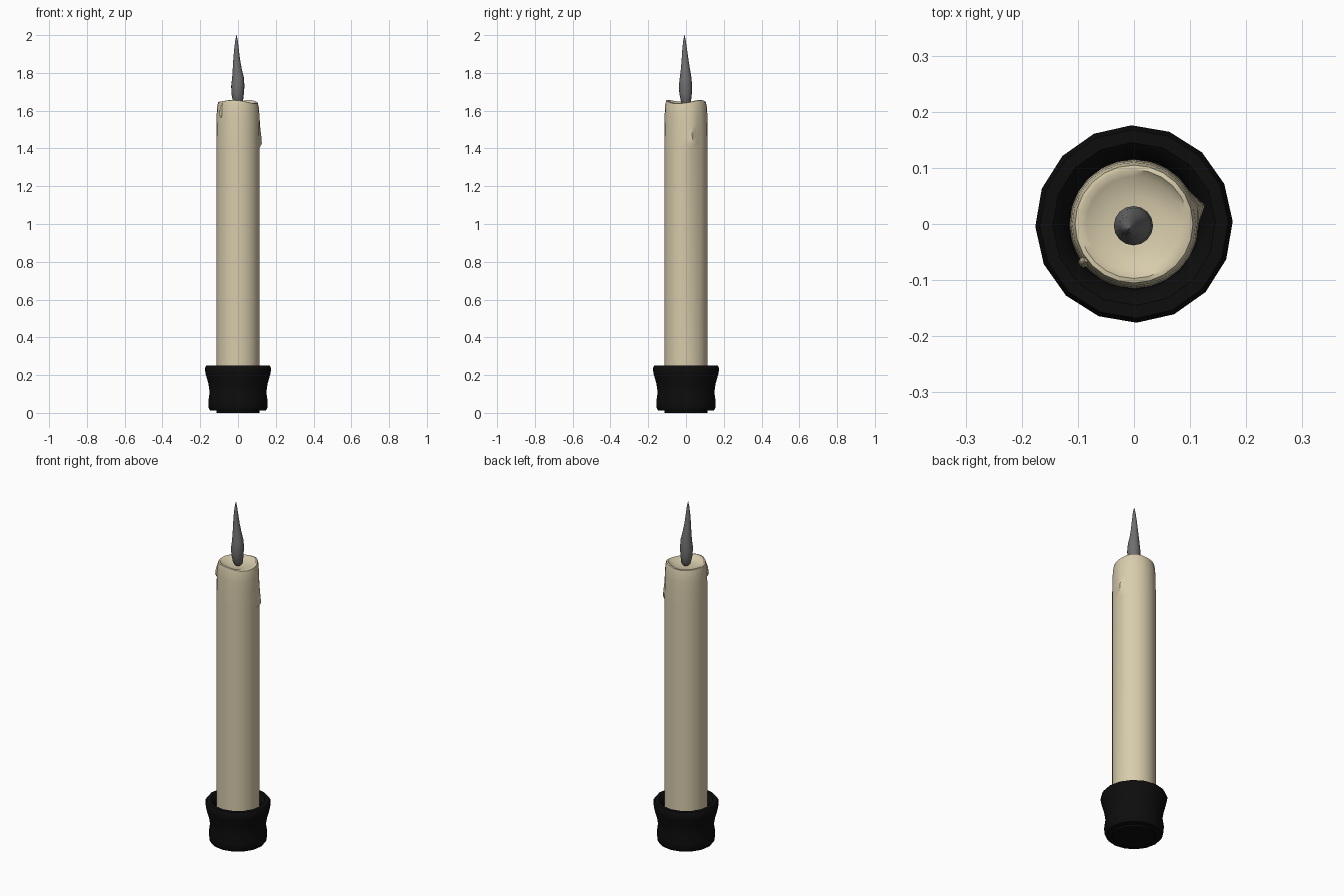
import bpy
import bmesh
from math import sin, cos, pi, radians

cube = bpy.data.objects.get("Cube")
if cube:
    bpy.data.objects.remove(cube, do_unlink=True)


def material(name, color, rough):
    m = bpy.data.materials.new(name)
    m.use_nodes = True
    m.diffuse_color = (*color, 1)
    bsdf = m.node_tree.nodes["Principled BSDF"]
    bsdf.inputs["Base Color"].default_value = (*color, 1)
    bsdf.inputs["Roughness"].default_value = rough
    return m


wax = material("cream wax", (0.68, 0.60, 0.41), 0.6)
black = material("black plastic", (0.004, 0.004, 0.004), 0.6)
grey = material("grey flame", (0.16, 0.16, 0.165), 0.5)


def lathe(name, profile, sides, mat, shape=None, start=0.0, angle=40):
    """Skin rings of (radius, z, x offset, y offset); shape may move each point."""
    bm = bmesh.new()
    rings = []
    for i, (r, z, ox, oy) in enumerate(profile):
        ring = []
        for k in range(sides):
            a = start + 2 * pi * k / sides
            rr, zz = shape(i, a, r, z) if shape else (r, z)
            ring.append(bm.verts.new((ox + rr * cos(a), oy + rr * sin(a), zz)))
        rings.append(ring)
    for low, high in zip(rings, rings[1:]):
        for k in range(sides):
            n = (k + 1) % sides
            bm.faces.new((low[k], low[n], high[n], high[k]))
    bm.faces.new(rings[0][::-1])
    bm.faces.new(rings[-1])
    bmesh.ops.recalc_face_normals(bm, faces=bm.faces)
    mesh = bpy.data.meshes.new(name)
    bm.to_mesh(mesh)
    bm.free()
    mesh.materials.append(mat)
    obj = bpy.data.objects.new(name, mesh)
    bpy.context.collection.objects.link(obj)
    bpy.ops.object.select_all(action="DESELECT")
    obj.select_set(True)
    bpy.context.view_layer.objects.active = obj
    bpy.ops.object.shade_smooth_by_angle(angle=radians(angle))
    return obj


def centred(points):
    return [(r, z, 0, 0) for r, z in points]


# Flared holder with a rounded lip and a sloping socket
lathe("holder", centred([
    (0.115, 0.012), (0.147, 0.012), (0.155, 0.025), (0.157, 0.06), (0.15, 0.11),
    (0.157, 0.155), (0.171, 0.205), (0.176, 0.235), (0.168, 0.25), (0.145, 0.25),
    (0.128, 0.235), (0.117, 0.2)]), 16, black, start=radians(1.5))

# Round battery cover under the holder
lathe("base_cover", centred([(0.112, 0), (0.115, 0.003), (0.115, 0.02)]), 16, black)

# Wax stick: wavy melted rim, hollow top and a drip running down the left side
SIDES = 24
DRIP = radians(15)
WAX = [(0.115, 0.05), (0.115, 1.405), (0.115, 1.425), (0.115, 1.46), (0.114, 1.52),
       (0.113, 1.58), (0.11, 1.625), (0.105, 1.648), (0.097, 1.65),
       (0.085, 1.64), (0.05, 1.63), (0.015, 1.628)]
BULGE = {2: 0.016, 3: 0.013, 4: 0.007, 5: 0.004}


def melt(i, a, r, z):
    if cos(a - DRIP) > 0.99:
        r += BULGE.get(i, 0)
    if i in (6, 7, 8):
        z += 0.006 * sin(2 * a - 0.4) + 0.004 * sin(3 * a) - 0.006 * max(0, cos(a - DRIP)) ** 8
    return r, z


lathe("wax_stick", centred(WAX), SIDES, wax, melt, angle=50)

# Small run of wax at the front right of the rim
run = lathe("wax_run", [(0.003, 1.565, -0.09, -0.068), (0.009, 1.578, -0.09, -0.068),
                        (0.008, 1.61, -0.088, -0.066), (0.005, 1.64, -0.083, -0.063)],
            8, wax, angle=60)

# Flame: a leaning teardrop
lathe("flame", [
    (0.012, 1.627, 0, 0), (0.026, 1.645, 0, 0), (0.033, 1.69, -0.002, -0.002),
    (0.035, 1.73, -0.001, -0.003), (0.031, 1.775, 0, -0.002), (0.024, 1.82, -0.004, -0.003),
    (0.018, 1.87, -0.007, -0.005), (0.013, 1.92, -0.008, -0.007),
    (0.007, 1.97, -0.008, -0.008), (0.001, 2.0, -0.008, -0.008)], 16, grey, angle=60)
